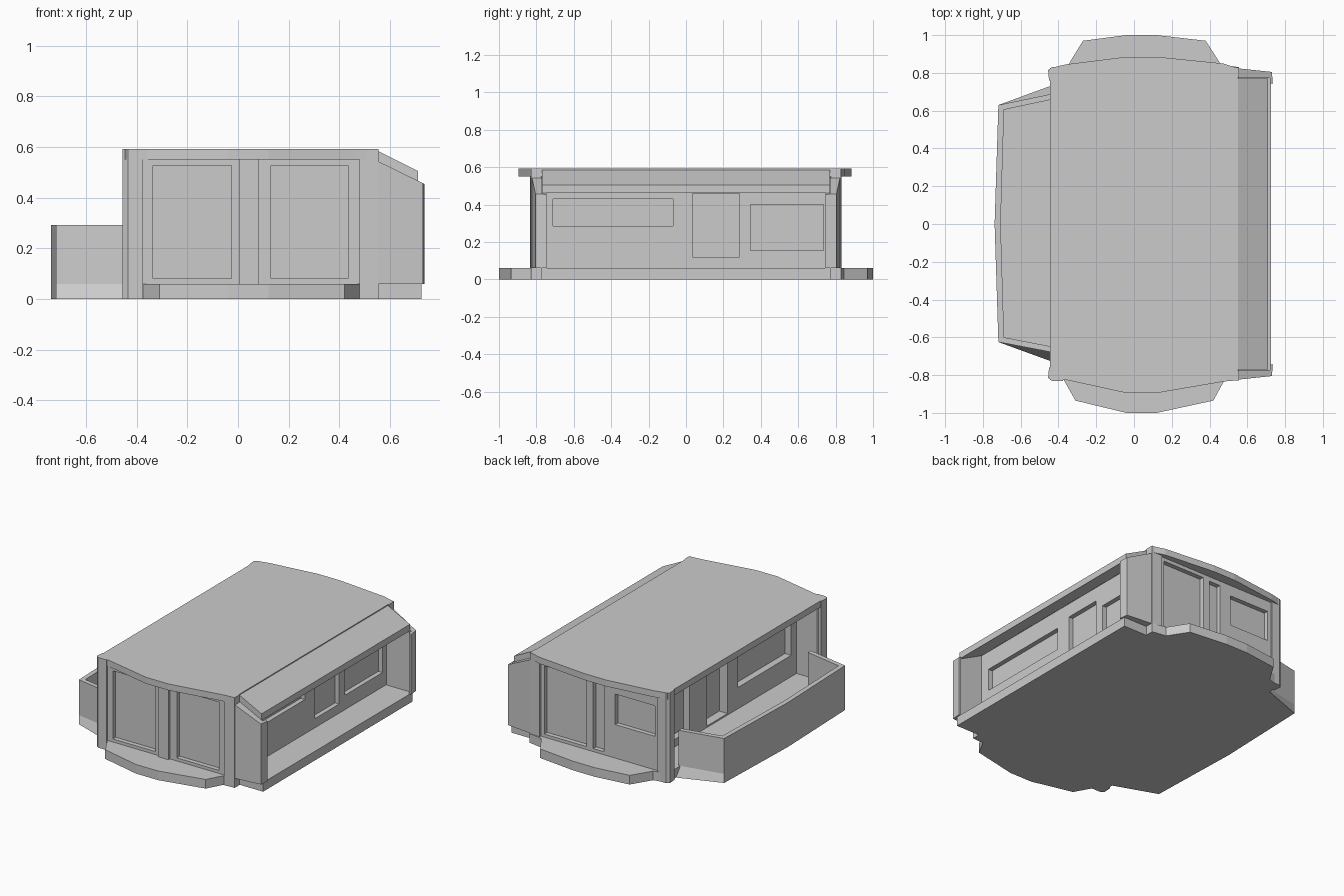
import bpy, bmesh

if "Cube" in bpy.data.objects:
    bpy.data.objects.remove(bpy.data.objects["Cube"])


def prism(name, pts, z0, z1, low=None):
    """Extrude a plan outline; z1 may be a function of x; low = other bottom outline."""
    bm = bmesh.new()
    top = z1 if callable(z1) else (lambda x: z1)
    b = [bm.verts.new((x, y, z0)) for x, y in (low or pts)]
    t = [bm.verts.new((x, y, top(x))) for x, y in pts]
    n = len(pts)
    bm.faces.new(b[::-1])
    bm.faces.new(t)
    for i in range(n):
        j = (i + 1) % n
        bm.faces.new((b[i], b[j], t[j], t[i]))
    bmesh.ops.recalc_face_normals(bm, faces=bm.faces[:])
    me = bpy.data.meshes.new(name)
    bm.to_mesh(me)
    bm.free()
    ob = bpy.data.objects.new(name, me)
    bpy.context.collection.objects.link(ob)
    return ob


def box(name, x0, x1, y0, y1, z0, z1):
    return prism(name, [(x0, y0), (x1, y0), (x1, y1), (x0, y1)], z0, z1)


def flip(pts):
    return [(x, -y) for x, y in pts]


# floor slab with bowed front and back terraces
prism("floor_slab", [
    (-.44, -.77), (-.44, -.82), (-.375, -.82), (-.31, -.935), (-.04, -1), (.12, -1),
    (.42, -.935), (.48, -.825), (.555, -.825), (.555, -.775), (.725, -.775),
    (.725, .775), (.555, .775), (.555, .83), (.46, .845), (.38, .97), (.12, 1),
    (-.04, 1), (-.27, .97), (-.35, .84), (-.44, .82)], 0, .06)

# roof slab with bowed eaves
prism("roof_slab", [
    (-.445, -.825), (-.36, -.825), (-.04, -.895), (.12, -.895), (.47, -.835), (.55, -.825),
    (.55, .825), (.47, .85), (.12, .885), (-.04, .885), (-.36, .845), (-.445, .825)], .55, .592)

# sloping canopy along the right side
canopy = prism("sloped_canopy", [(.545, -.77), (.71, -.77), (.71, .77), (.545, .77)], .545,
               lambda x: .588 if x < .6 else .505)
for v in canopy.data.vertices:
    if v.co.x > .6 and v.index < 4:
        v.co.z = .462

# house walls, with short side fins sheltering the left balcony
house = prism("house_walls", [
    (-.44, -.82), (.535, -.82), (.535, .82), (-.44, .82),
    (-.44, .775), (-.26, .775), (-.26, -.775), (-.44, -.775)], .06, .55)

# window and door recesses: x0, x1, y0, y1, z0, z1
recesses = [
    (-.335, -.025, -.9, -.79, .08, .527), (.13, .435, -.9, -.79, .08, .527),
    (.15, .455, .79, .9, .08, .527), (.02, .10, .79, .9, .08, .52),
    (-.35, -.06, .79, .9, .28, .48),
    (.505, .6, -.71, -.07, .285, .43), (.505, .6, .035, .285, .12, .46),
    (.505, .6, .345, .735, .155, .40),
    (-.4, -.215, -.72, -.17, .20, .45), (-.4, -.2, -.06, .156, .07, .48),
    (-.4, -.215, .335, .65, .11, .45)]
cutters = []
for r in recesses:
    c = box("window_cutter", *r)
    c.hide_render = True
    m = house.modifiers.new("recess", 'BOOLEAN')
    m.operation, m.solver, m.object = 'DIFFERENCE', 'EXACT', c
    cutters.append(c)
dg = bpy.context.evaluated_depsgraph_get()
mesh = bpy.data.meshes.new_from_object(house.evaluated_get(dg))
house.modifiers.clear()
house.data = mesh
for c in cutters:
    bpy.data.objects.remove(c)

# mullion between the two front windows
box("front_mullion", .005, .08, -.835, -.815, .06, .55)

# corner posts and right side fin walls, front and back
left_post = [(-.435, -.83), (-.375, -.83), (-.375, -.80), (-.43, -.76), (-.45, -.76), (-.455, -.815)]
right_post = [(.48, -.832), (.555, -.828), (.555, -.775), (.48, -.775)]
fin = [(.54, -.825), (.73, -.805), (.735, -.745), (.72, -.745), (.72, -.772), (.54, -.772)]
for side, f in (("front", list), ("back", flip)):
    prism(side + "_left_post", f(left_post), 0, .592)
    prism(side + "_right_post", f(right_post), 0, .592)
    prism(side + "_fin_wall", f(fin), .06, lambda x: .545 - .49 * (x - .55))

# left balcony: flared base and solid parapet
outer = [(-.43, -.68), (-.718, -.625), (-.738, 0), (-.718, .63), (-.43, .69)]
inner = [(-.43, -.65), (-.688, -.60), (-.706, 0), (-.688, .605), (-.43, .66)]
base = [(-.43, -.73)] + outer[1:4] + [(-.43, .735)]
prism("balcony_base", outer, 0, .06, base)
prism("balcony_parapet", outer + inner[::-1], .06, .292)
